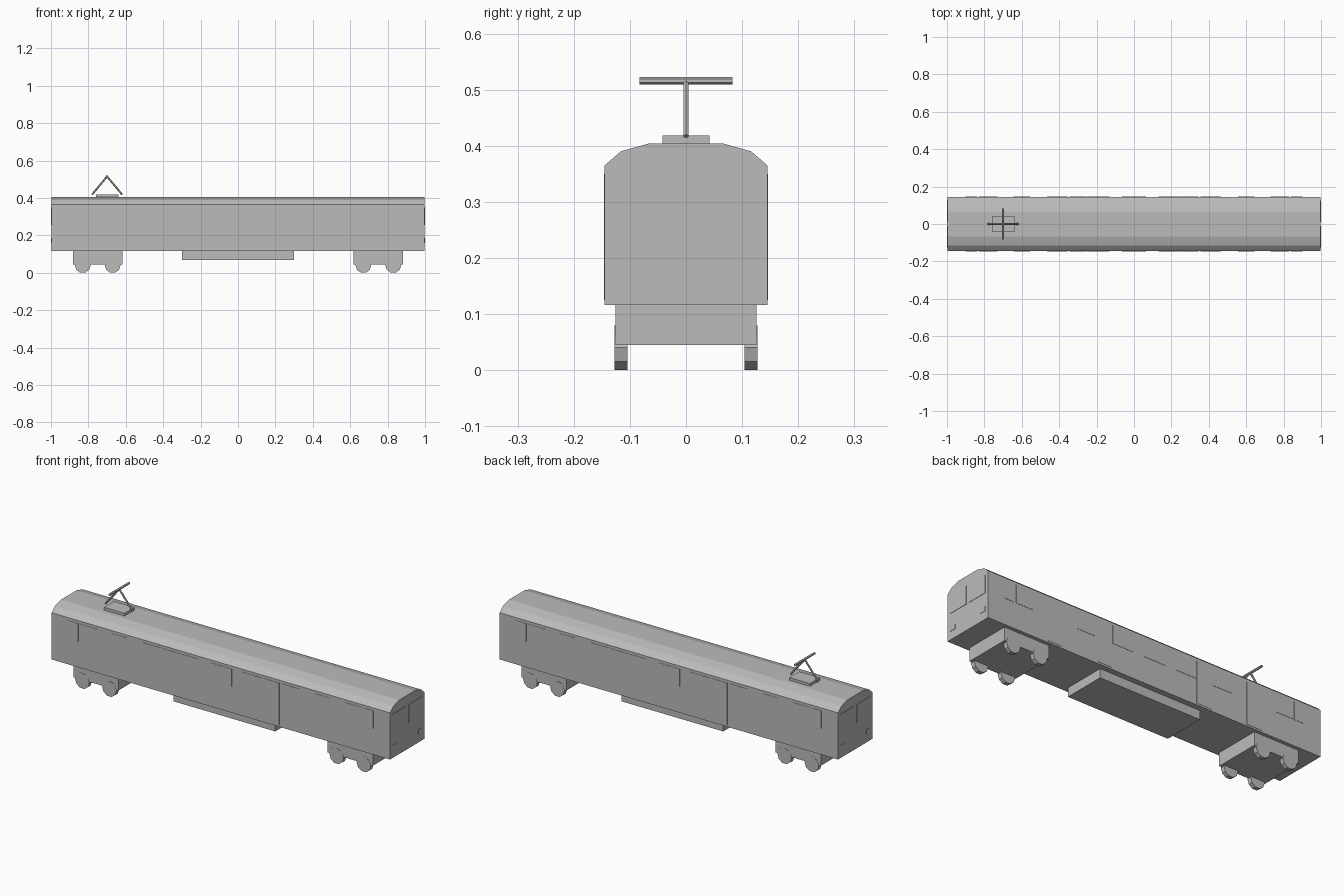
import bpy, bmesh, math
from mathutils import Vector

old = bpy.data.objects.get("Cube")
if old:
    bpy.data.objects.remove(old, do_unlink=True)

grey = bpy.data.materials.new("plain_grey")
grey.use_nodes = True
grey.diffuse_color = (0.5, 0.5, 0.5, 1)
grey.node_tree.nodes["Principled BSDF"].inputs["Base Color"].default_value = (0.5, 0.5, 0.5, 1)


def finish(name, bm):
    bmesh.ops.recalc_face_normals(bm, faces=bm.faces)
    mesh = bpy.data.meshes.new(name)
    bm.to_mesh(mesh)
    bm.free()
    mesh.materials.append(grey)
    obj = bpy.data.objects.new(name, mesh)
    bpy.context.collection.objects.link(obj)
    return obj


def box(name, x, y, z):
    """Box from (low, high) pairs on each axis."""
    bm = bmesh.new()
    bmesh.ops.create_cube(bm, size=1)
    for v in bm.verts:
        v.co = [(r[0] + r[1]) / 2 + c * (r[1] - r[0]) for r, c in zip((x, y, z), v.co)]
    return finish(name, bm)


def prism(name, profile, vector):
    """Extrude a closed outline along a vector."""
    bm = bmesh.new()
    face = bm.faces.new([bm.verts.new(p) for p in profile])
    new = bmesh.ops.extrude_face_region(bm, geom=[face], use_keep_orig=True)["geom"]
    bmesh.ops.translate(bm, vec=vector, verts=[g for g in new if isinstance(g, bmesh.types.BMVert)])
    return finish(name, bm)


def rod(name, a, b, radius, sides):
    """Flat-sided rod between two points."""
    a, b = Vector(a), Vector(b)
    bm = bmesh.new()
    bmesh.ops.create_cone(bm, cap_ends=True, segments=sides, radius1=radius,
                          radius2=radius, depth=(b - a).length)
    turn = (b - a).to_track_quat('Z', 'Y').to_matrix().to_4x4()
    bmesh.ops.transform(bm, matrix=turn, verts=bm.verts)
    bmesh.ops.translate(bm, vec=(a + b) / 2, verts=bm.verts)
    return finish(name, bm)


# Car body with faceted roof
END, SIDE, SKIN = 0.998, 0.145, 0.0015
half = [(SIDE, 0.116), (SIDE, 0.365), (0.116, 0.39), (0.066, 0.404)]
outline = half + [(-y, z) for y, z in reversed(half)]
prism("car_body", [(-END, y, z) for y, z in outline], (2 * END, 0, 0))

# Equipment box under the floor
box("underfloor_box", (-0.3, 0.3), (-0.115, 0.115), (0.068, 0.117))

# Bogies, each with four wheels
for side, label in ((-1, "right"), (1, "left")):
    cx = side * 0.75
    box(f"{label}_bogie", (cx - 0.133, cx + 0.133), (-0.126, 0.126), (0.045, 0.117))
    for dx in (-0.08, 0.08):
        for s in (-1, 1):
            bm_pts = [(cx + dx + 0.042 * math.cos(i * math.tau / 10), s * 0.104,
                       0.04 + 0.042 * math.sin(i * math.tau / 10)) for i in range(10)]
            prism(f"{label}_wheel", bm_pts, (0, s * 0.023, 0))

# Windows, doors and belt strip on both long sides
for s, label in ((-1, "front"), (1, "back")):
    y = sorted((s * (SIDE - SKIN), s * (SIDE + SKIN)))
    windows = [(0, 0.13), (0.19, 0.12), (0.41, 0.11), (0.78, 0.1), (0.87, 0.06)]
    for cx, w in windows:
        for m in ((-1, 1) if cx else (1,)):
            box(f"{label}_window", (m * cx - w / 2, m * cx + w / 2), y, (0.255, 0.35))
    for cx in (-0.6, -0.3, 0.3, 0.6):
        box(f"{label}_door", (cx - 0.045, cx + 0.045), y, (0.125, 0.35))

# Windscreens and lamps on both ends
for s, label in ((-1, "right"), (1, "left")):
    x = sorted((s * (END - SKIN), s))
    for m in (-1, 1):
        box(f"{label}_windscreen", x, sorted((m * 0.01, m * 0.125)), (0.255, 0.35))
        box(f"{label}_lamp", x, sorted((m * 0.09, m * 0.125)), (0.16, 0.185))

# Current collector on the roof
PX = -0.7
box("collector_base", (PX - 0.06, PX + 0.06), (-0.042, 0.042), (0.4, 0.418))
for s in (-1, 1):
    rod("collector_arm", (PX + s * 0.081, 0, 0.417), (PX, 0, 0.515), 0.005, 6)
rod("collector_bar", (PX, -0.083, 0.516), (PX, 0.083, 0.516), 0.0065, 6)
